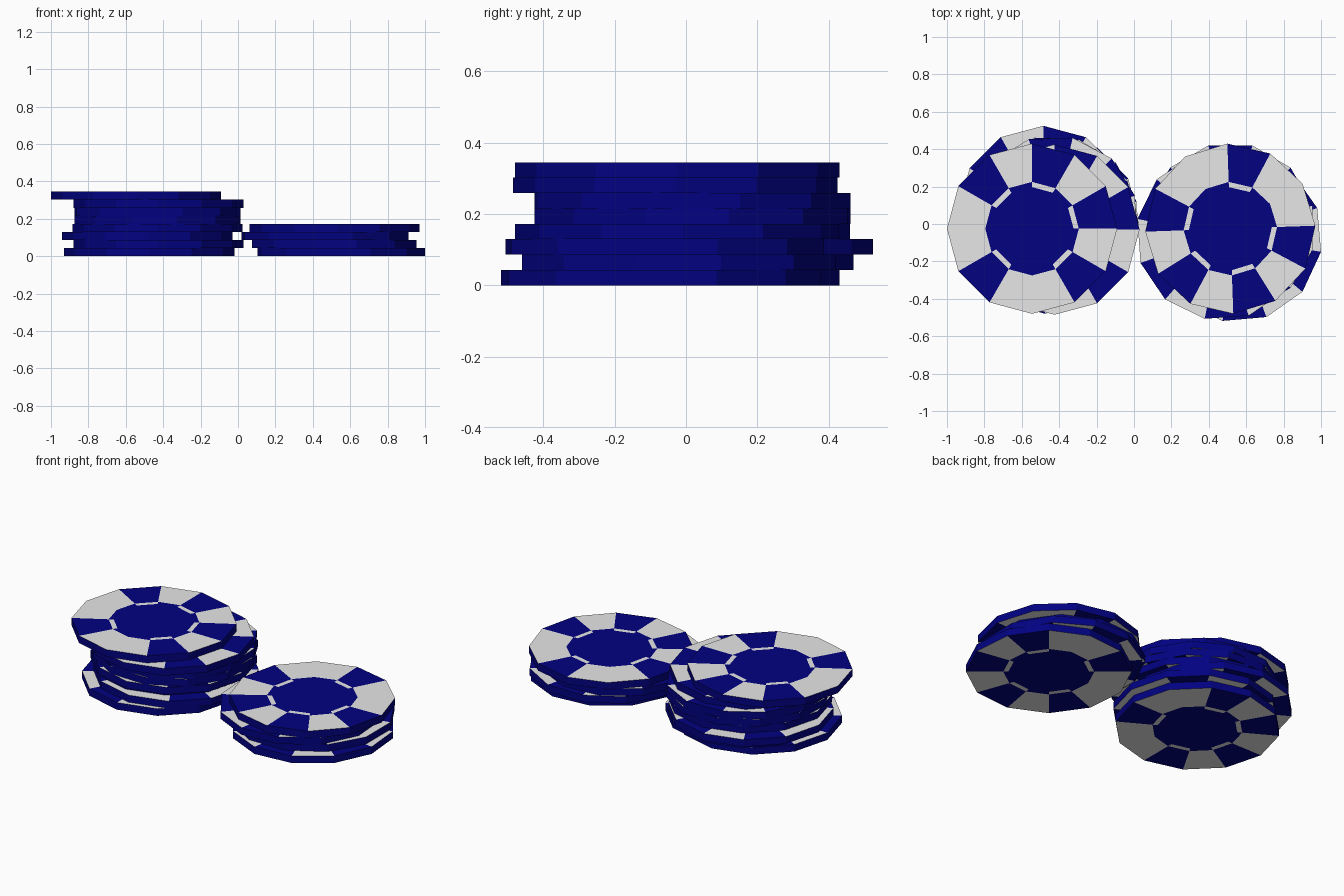
import bpy, bmesh, math

cube = bpy.data.objects.get("Cube")
if cube:
    bpy.data.objects.remove(cube, do_unlink=True)


def make_material(name, colour):
    m = bpy.data.materials.new(name)
    m.use_nodes = True
    m.diffuse_color = colour
    node = next(n for n in m.node_tree.nodes if n.type == 'BSDF_PRINCIPLED')
    node.inputs["Base Color"].default_value = colour
    node.inputs["Roughness"].default_value = 0.6
    return m


BLUE = make_material("deep blue", (0.0005, 0.0005, 0.22, 1))
WHITE = make_material("off white", (0.8, 0.8, 0.8, 1))

SIDES = 12
RADIUS = 0.455
HEIGHT = 0.0431
RINGS = (0.222, 0.25, RADIUS)      # centre disc, dash ring, rim
BLUE_SECTORS = {0, 2, 4, 7, 10}    # remaining rim sectors are white


def chip_mesh():
    bm = bmesh.new()

    def ring(r, z):
        step = math.tau / SIDES
        return [bm.verts.new((r * math.cos(i * step), r * math.sin(i * step), z))
                for i in range(SIDES)]

    outer = []
    for z in (0, HEIGHT):
        rings = [ring(r, z) for r in RINGS]
        bm.faces.new(rings[0])
        for i in range(SIDES):
            j = (i + 1) % SIDES
            is_blue = i in BLUE_SECTORS
            # white dashes sit inside the blue sectors
            for k, white in ((0, is_blue), (1, not is_blue)):
                a, b = rings[k], rings[k + 1]
                f = bm.faces.new((a[i], b[i], b[j], a[j]))
                f.material_index = int(white)
        outer.append(rings[-1])
    # plain blue edge
    low, high = outer
    for i in range(SIDES):
        j = (i + 1) % SIDES
        bm.faces.new((low[i], low[j], high[j], high[i]))
    bmesh.ops.recalc_face_normals(bm, faces=bm.faces)
    me = bpy.data.meshes.new("chip")
    bm.to_mesh(me)
    bm.free()
    me.materials.append(BLUE)
    me.materials.append(WHITE)
    return me


def stack(name, mesh, places):
    for n, (x, y, turn) in enumerate(places):
        ob = bpy.data.objects.new(f"{name}_chip_{n + 1}", mesh)
        ob.location = (x, y, n * HEIGHT)
        ob.rotation_euler.z = math.radians(turn)
        bpy.context.collection.objects.link(ob)


# Chips from the bottom up: x, y, turn in degrees
chip = chip_mesh()
stack("tall_stack", chip, [
    (-0.475, -0.025, 120), (-0.425, 0.015, 90), (-0.485, 0.07, 0), (-0.43, 0.005, 0),
    (-0.43, 0.018, 13), (-0.43, 0.018, 17), (-0.425, -0.03, 0), (-0.545, -0.025, 0)])
stack("short_stack", chip, [
    (0.552, -0.07, 260), (0.515, -0.02, 75), (0.465, -0.06, 139), (0.515, -0.025, 212)])
